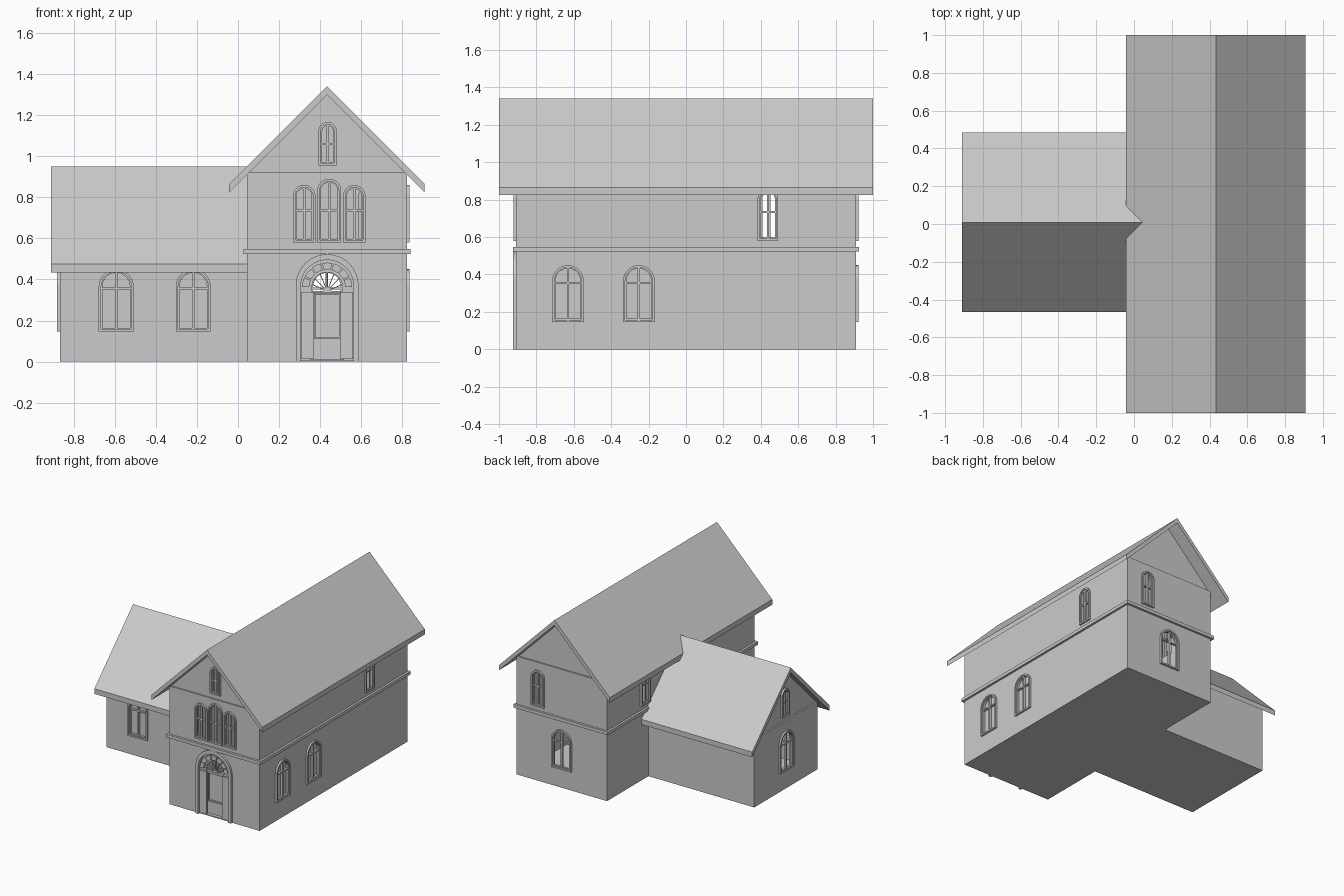
import bpy, bmesh
from math import sin, cos, pi, radians
from mathutils import Matrix, Vector

if "Cube" in bpy.data.objects:
    bpy.data.objects.remove(bpy.data.objects["Cube"])

XC = 0.433     # main ridge x
YC = 0.009     # wing ridge y
Q = 0.908      # half length of main block
XL, XR = 0.044, 0.822   # main block sides


def frame(x, y, z=0, turn=0):
    """Local x runs along the wall, local -y points outward."""
    return Matrix.Translation((x, y, z)) @ Matrix.Rotation(radians(turn), 4, 'Z')


def prism(bm, pts, y0, y1, m=Matrix()):
    """Extrude an xz polygon from y0 to y1."""
    a = [bm.verts.new(m @ Vector((x, y0, z))) for x, z in pts]
    b = [bm.verts.new(m @ Vector((x, y1, z))) for x, z in pts]
    bm.faces.new(a)
    bm.faces.new(b[::-1])
    for i in range(len(pts)):
        j = (i + 1) % len(pts)
        bm.faces.new((a[i], b[i], b[j], a[j]))


def rect(x0, x1, z0, z1):
    return [(x0, z0), (x1, z0), (x1, z1), (x0, z1)]


def ring(bm, outer, inner, y0, y1, m=Matrix(), closed=True):
    """Band between two matching outlines, extruded from y0 to y1."""
    loops = [[bm.verts.new(m @ Vector((x, y, z))) for x, z in p]
             for p, y in ((outer, y0), (outer, y1), (inner, y1), (inner, y0))]
    n = len(outer)
    for i in range(n if closed else n - 1):
        j = (i + 1) % n
        for k in range(4):
            p, q = loops[k], loops[(k + 1) % 4]
            bm.faces.new((p[i], p[j], q[j], q[i]))
    if not closed:
        bm.faces.new([l[0] for l in loops])
        bm.faces.new([l[-1] for l in loops][::-1])


def arch(w, z0, z1, n=14):
    """Round-topped outline, width w, from z0 to z1."""
    r = w / 2
    return ([(r, z0)] + [(r * cos(pi * i / n), z1 - r + r * sin(pi * i / n)) for i in range(n + 1)]
            + [(-r, z0)])


def finish(bm, name):
    bmesh.ops.recalc_face_normals(bm, faces=bm.faces)
    me = bpy.data.meshes.new(name)
    bm.to_mesh(me)
    bm.free()
    ob = bpy.data.objects.new(name, me)
    bpy.context.collection.objects.link(ob)
    return ob


def cut(ob, cutter):
    mod = ob.modifiers.new("openings", 'BOOLEAN')
    mod.operation, mod.solver, mod.object = 'DIFFERENCE', 'EXACT', cutter
    bpy.context.view_layer.objects.active = ob
    bpy.ops.object.modifier_apply(modifier=mod.name)


def solid(name, pts, y0, y1, m=Matrix()):
    bm = bmesh.new()
    prism(bm, pts, y0, y1, m)
    return finish(bm, name)


# Windows: name, placement, width, bottom, top, transom height
wide = (0.17, 0.146, 0.45, 0.355)
tall = (0.11, 0.58, 0.86, 0.735)
attic = (0.088, 0.955, 1.167, 1.06)
windows = [
    ("front_upper_left_window", frame(0.322, -Q), *tall),
    ("front_upper_middle_window", frame(0.444, -Q), 0.117, 0.58, 0.89, 0.735),
    ("front_upper_right_window", frame(0.566, -Q), *tall),
    ("front_attic_window", frame(0.436, -Q + 0.012), *attic),
    ("right_front_window", frame(XR, -0.631, 0, 90), *wide),
    ("right_middle_window", frame(XR, -0.252, 0, 90), *wide),
    ("right_upper_window", frame(XR, 0.438, 0, 90), *tall),
    ("left_upper_window", frame(XL, 0.445, 0, -90), *tall),
    ("back_lower_window", frame(0.433, Q, 0, 180), *wide),
    ("back_upper_window", frame(0.637, Q, 0, 180), *tall),
    ("wing_front_left_window", frame(-0.593, YC - 0.39), *wide),
    ("wing_front_right_window", frame(-0.218, YC - 0.39), *wide),
    ("wing_end_window", frame(-0.867, YC, 0, -90), *wide),
    ("wing_attic_window", frame(-0.855, YC, 0, -90), 0.088, 0.56, 0.775, 0.67),
]
glazed = ("wing_front", "right_front", "right_middle")
cutters = bmesh.new()
for name, m, w, z0, z1, zt in windows:
    t = 0.012
    prism(cutters, arch(w - t, z0 + t / 2, z1 - t / 2), -0.05, 0.06, m)
    bm = bmesh.new()
    ring(bm, arch(w, z0, z1), arch(w - 2 * t, z0 + t, z1 - t), -0.014, 0.015, m)
    # casement edge and glazing bars
    ring(bm, arch(w - 2 * t, z0 + t, z1 - t), arch(w - 3 * t, z0 + 1.5 * t, z1 - 1.5 * t), -0.004, 0.012, m)
    prism(bm, rect(-0.006, 0.006, z0 + t, z1 - t), -0.006, 0.012, m)
    prism(bm, rect(-w / 2 + t, w / 2 - t, zt - 0.005, zt + 0.005), -0.005, 0.011, m)
    if name.startswith(glazed):
        prism(bm, arch(w - 2 * t, z0 + t, z1 - t), 0.013, 0.016, m)
    finish(bm, name)

# Door opening joins the window cutters
door = frame(0.434, -Q)
spring = 0.36
prism(cutters, arch(0.26, 0.008, 0.495, 24), -0.05, 0.06, door)
cutter = finish(cutters, "opening_cutter")

# Hollow walls and gable ends
main = solid("main_walls", rect(XL, XR, 0, 0.92), -Q, Q)
room = solid("main_room_cutter", rect(XL + 0.025, XR - 0.025, 0.02, 1), -Q + 0.03, Q - 0.03)
wing_m = Matrix.Translation((0, YC, 0)) @ Matrix.Rotation(radians(-90), 4, 'Z')
wing_m = wing_m @ Matrix.Diagonal((1, 1, 1, 1))   # local y points along +x
wing = solid("wing_walls", rect(-0.39, 0.39, 0, 0.525), -0.867, XL + 0.002, wing_m)
wing_room = solid("wing_room_cutter", rect(-0.365, 0.365, 0.02, 1), -0.84, 0.03, wing_m)
tri = [(XL, 0.915), (XR, 0.915), (XC, 1.305)]
front_gable = solid("front_gable", tri, -Q + 0.012, -Q + 0.035)
solid("back_gable", tri, Q - 0.035, Q - 0.012)
wing_gable = solid("wing_gable", [(-0.39, 0.522), (0.39, 0.522), (0, 0.912)], -0.855, -0.832, wing_m)
cut(main, room)
cut(wing, wing_room)
for ob in (main, wing, front_gable, wing_gable):
    cut(ob, cutter)
for ob in (cutter, room, wing_room):
    bpy.data.objects.remove(ob)


# Roofs with plumb-cut eaves
def chevron(c, top, half=0.476, t=0.04):
    return [(c - half, top - half), (c, top), (c + half, top - half),
            (c + half, top - half - t), (c, top - t), (c - half, top - half - t)]


solid("main_roof", chevron(XC, 1.34), -1, 1)
solid("wing_roof", chevron(0, 0.951), -0.91, XL + 0.002, wing_m)

# Belt course around the main block: local y becomes world z
bm = bmesh.new()
flat = Matrix.Diagonal((1, -1, 1, 1)) @ Matrix.Rotation(radians(90), 4, 'X')
for e, z0, z1 in ((0.017, 0.523, 0.548), ):
    ring(bm, rect(XL - e, XR + e, -Q - e, Q + e), rect(XL + 0.005, XR - 0.005, -Q + 0.005, Q - 0.005),
         z0, z1, flat)
finish(bm, "belt_course")

# Door surround: outer moulding, pilasters and arch stones
bm = bmesh.new()
ring(bm, arch(0.305, 0, 0.523, 24), arch(0.258, 0, 0.495, 24), -0.017, 0.03, door, False)
ring(bm, arch(0.26, 0.008, 0.495, 24), arch(0.16, 0.008, spring + 0.08, 24), 0.008, 0.03, door, False)
for s in (-1, 1):
    prism(bm, rect(s * 0.096 - 0.03, s * 0.096 + 0.03, 0.012, spring - 0.02), -0.005, 0.01, door)
for i in range(7):
    a, b = pi * (i + 0.06) / 7, pi * (i + 0.94) / 7
    angs = [a, (a + b) / 2, b]
    pts = [(0.122 * cos(t), spring + 0.122 * sin(t)) for t in angs]
    pts += [(0.088 * cos(t), spring + 0.088 * sin(t)) for t in angs[::-1]]
    prism(bm, pts, -0.01, 0.01, door)
finish(bm, "door_surround")

# Door leaf with a framed panel
bm = bmesh.new()
prism(bm, rect(-0.082, 0.082, 0.01, 0.34), 0.022, 0.034, door)
ring(bm, rect(-0.064, 0.064, 0.11, 0.335), rect(-0.057, 0.057, 0.12, 0.328), 0.008, 0.024, door)
finish(bm, "door")

# Fanlight with radial bars
bm = bmesh.new()
ring(bm, arch(0.162, 0.337, spring + 0.081, 24), arch(0.15, 0.345, spring + 0.075, 24), 0.004, 0.026, door)
hub = door @ Matrix.Translation((0, 0, 0.345))
prism(bm, [(0.02 * cos(pi * i / 8), 0.02 * sin(pi * i / 8)) for i in range(9)], 0.008, 0.022, hub)
for i in range(1, 8):
    prism(bm, rect(0.015, 0.082 if i in (1, 7) else 0.09, -0.002, 0.002), 0.009, 0.021,
          hub @ Matrix.Rotation(-pi * i / 8, 4, 'Y'))
finish(bm, "fanlight")
